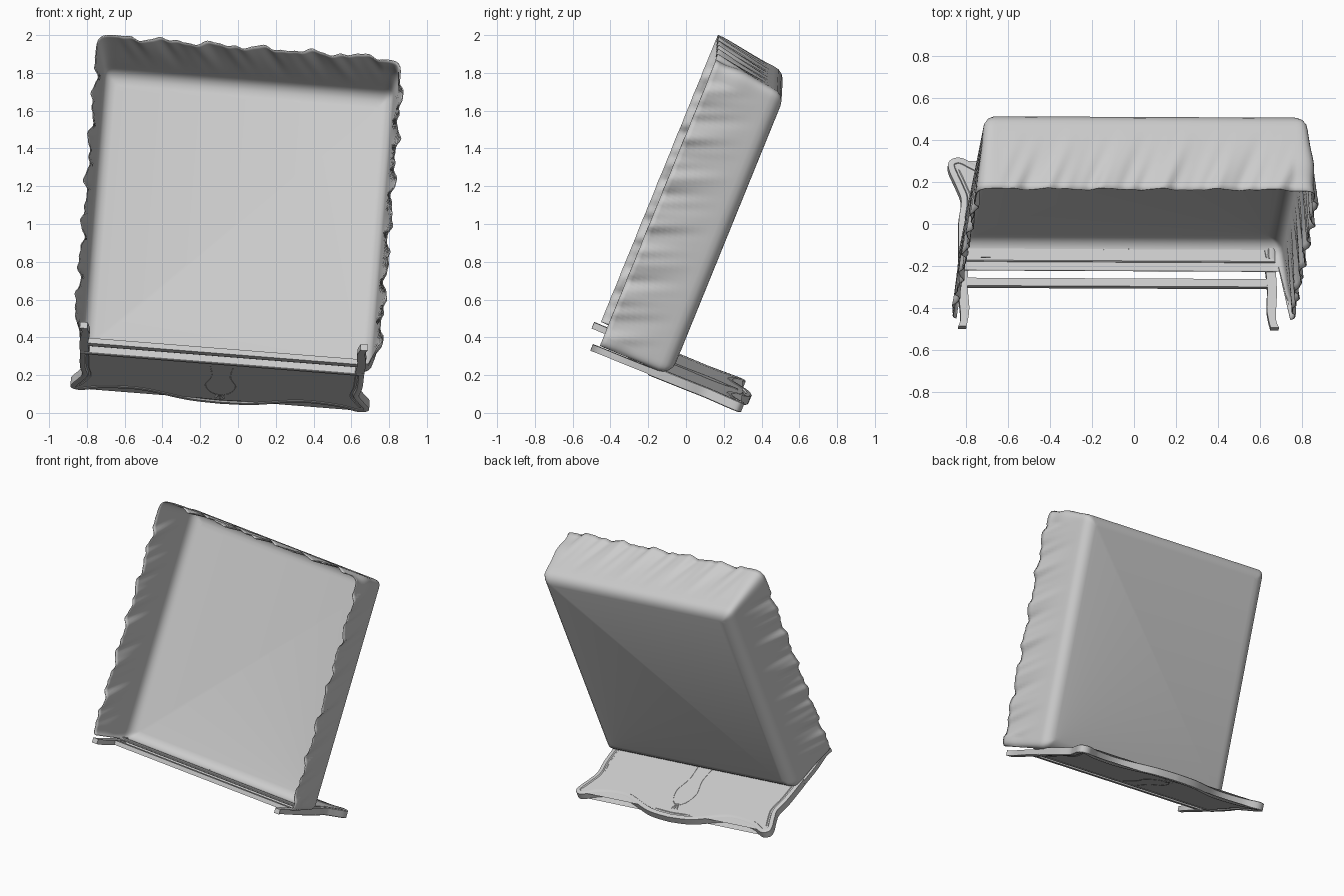
import bpy
import bmesh
from math import sin, cos, pi, radians
from mathutils import Matrix, Vector

cube = bpy.data.objects.get("Cube")
if cube:
    bpy.data.objects.remove(cube)

# One plain material
grey = bpy.data.materials.new("light_grey")
grey.use_nodes = True
GREY = (0.6, 0.6, 0.6, 1)
grey.diffuse_color = GREY
grey.node_tree.nodes["Principled BSDF"].inputs["Base Color"].default_value = GREY

# The bed is built upright on its head end (x width, y mattress top, z length), then tilted
along = Vector((0.075, 0.376, 0.924)).normalized()
wide = Vector((0.996, -0.005, -0.08))
wide = (wide - along * wide.dot(along)).normalized()
tilt = Matrix((wide, along.cross(wide), along)).transposed().to_4x4()


def finish(bm, name):
    bmesh.ops.recalc_face_normals(bm, faces=bm.faces)
    mesh = bpy.data.meshes.new(name)
    bm.to_mesh(mesh)
    bm.free()
    mesh.materials.append(grey)
    ob = bpy.data.objects.new(name, mesh)
    ob.matrix_world = tilt
    bpy.context.collection.objects.link(ob)
    return ob


def spline(points, steps=6):
    """Smooth line through a few points."""
    pts = [Vector(p) for p in points]
    pts = [pts[0]] + pts + [pts[-1]]
    out = []
    for a, b, c, d in zip(pts, pts[1:], pts[2:], pts[3:]):
        for i in range(steps):
            t = i / steps
            out.append(0.5 * (2 * b + (c - a) * t + (2 * a - 5 * b + 4 * c - d) * t ** 2
                              + (3 * b - a - 3 * c + d) * t ** 3))
    return out + [pts[-1]]


def slab(name, outline, z0, z1):
    """Outline in x and y, given thickness along z."""
    bm = bmesh.new()
    face = bm.faces.new([bm.verts.new((p[0], p[1], z0)) for p in outline])
    top = bmesh.ops.extrude_face_region(bm, geom=[face])
    bmesh.ops.translate(bm, vec=(0, 0, z1 - z0),
                        verts=[g for g in top["geom"] if isinstance(g, bmesh.types.BMVert)])
    return bm


# ---- Bed cover: flat top, rounded rim and rippled skirt ----
MID, HALF, HEAD, FOOT = -0.085, 0.70, 0.275, 1.745
RIM, TOP, DEPTH, FLARE = 0.075, -0.165, 0.41, 0.038


def perimeter():
    """Base point, outward direction and skirt length around the cover."""
    corners = [(HALF, HEAD), (HALF, FOOT), (-HALF, FOOT), (-HALF, HEAD)]
    path = []
    for i, (x, z) in enumerate(corners):
        for k in range(13):
            a = -pi / 2 + i * pi / 2 + k * pi / 24
            c, s = cos(a), sin(a)
            size = (abs(c) ** 4 + abs(s) ** 4) ** -0.25
            at_head = s < -0.75
            path.append((x, z, c * size, s * size, 0.25 if at_head else 1))
        x2, z2 = corners[(i + 1) % 4]
        for k in range(1, 90):
            f = k / 90
            a = i * pi / 2
            path.append((x + (x2 - x) * f, z + (z2 - z) * f,
                         round(cos(a)), round(sin(a)), 0.25 if i == 3 else 1))
    return path


def ripple(x, z, t):
    s = z + 0.9 * x + 0.12 * t
    wave = sin(27 * s) + 0.6 * sin(49 * s + 2 * t + x) + 0.35 * sin(88 * s + 1)
    return 0.010 * t ** 1.4 * wave


bm = bmesh.new()
path = perimeter()
rings = []
for k in range(5):
    a = k * pi / 8
    rings.append([(MID + x + nx * RIM * sin(a), TOP - RIM * (1 - cos(a)), z + nz * RIM * sin(a))
                  for x, z, nx, nz, _ in path])
for k in range(1, 13):
    ring = []
    for x, z, nx, nz, length in path:
        t = k / 12 * length
        out = FLARE * t + ripple(x, z, t)
        if length < 1:
            out = 0
        grow = 0 if nz < 0 else out
        ring.append((MID + x + nx * (RIM + out), TOP - RIM - (DEPTH - RIM) * t,
                     z + nz * (RIM + grow)))
    rings.append(ring)
rows = [[bm.verts.new(p) for p in ring] for ring in rings]
for upper, lower in zip(rows, rows[1:]):
    for i in range(len(path)):
        j = (i + 1) % len(path)
        bm.faces.new((upper[i], upper[j], lower[j], lower[i]))
bmesh.ops.remove_doubles(bm, verts=bm.verts, dist=0.0005)
bm.faces.new([v for v in rows[0] if v.is_valid])
cover = finish(bm, "bed_cover")
cloth = cover.modifiers.new("cloth_thickness", "SOLIDIFY")
cloth.thickness = 0.005

# ---- Headboard panel with a raised border ----
BOARD = -0.104
half = spline([(0, 0.29), (0.18, 0.27), (0.42, 0.185), (0.62, 0.2), (0.73, 0.25),
               (0.785, 0.235), (0.79, 0.19), (0.755, 0.1), (0.735, 0.03),
               (0.75, -0.08), (0.755, -0.28)])
outline = [(BOARD + p.x, p.y) for p in half] + [(BOARD - p.x, p.y) for p in reversed(half[1:])]
bm = slab("headboard", outline, 0.163, 0.21)
bm.normal_update()
bmesh.ops.recalc_face_normals(bm, faces=bm.faces)
faces = [f for f in bm.faces if abs(f.normal.z) > 0.9]
for width, step in ((0.006, 0.004), (0.022, 0), (0.006, -0.008), (0.01, 0), (0.004, 0.004)):
    bmesh.ops.inset_individual(bm, faces=faces, thickness=width, depth=step)
finish(bm, "headboard")

# ---- Legs and cross bar ----
inner = spline([(0.705, -0.27), (0.715, -0.4), (0.71, -0.52), (0.725, -0.61)])
outer = spline([(0.765, -0.61), (0.752, -0.56), (0.76, -0.42), (0.755, -0.27)])
for side, name in ((1, "left_leg"), (-1, "right_leg")):
    shape = [(BOARD + side * p.x, p.y) for p in inner + outer]
    finish(slab(name, shape, 0.165, 0.2), name)
bar = [(BOARD + x, y) for x, y in ((-0.72, -0.4), (0.72, -0.4), (0.72, -0.36), (-0.72, -0.36))]
finish(slab("cross_bar", bar, 0.168, 0.198), "cross_bar")


# ---- Fine seams and a small fan ornament on both faces of the headboard ----
def seam(name, points, z, radius):
    curve = bpy.data.curves.new(name, "CURVE")
    curve.dimensions = "3D"
    curve.bevel_depth = radius
    curve.bevel_resolution = 1
    line = curve.splines.new("POLY")
    pts = spline(points)
    line.points.add(len(pts) - 1)
    for point, p in zip(line.points, pts):
        point.co = (BOARD + p.x, p.y, z, 1)
    curve.materials.append(grey)
    ob = bpy.data.objects.new(name, curve)
    ob.matrix_world = tilt
    bpy.context.collection.objects.link(ob)


for z, face in ((0.163, "lower"), (0.21, "upper")):
    for side in (-1, 1):
        seam(face + "_seam", [(side * 0.06, -0.22), (side * 0.05, -0.08), (side * 0.08, 0.04),
                              (side * 0.055, 0.13), (side * 0.012, 0.17)], z, 0.002)
    for lean in (-0.022, 0, 0.022):
        seam(face + "_fan", [(lean * 0.3, 0.16), (lean, 0.21)], z, 0.005)

# ---- Smooth shading with crisp edges ----
bpy.ops.object.select_all(action="DESELECT")
for ob in bpy.context.collection.objects:
    if ob.type == "MESH" and grey.name in ob.data.materials:
        ob.select_set(True)
        bpy.context.view_layer.objects.active = ob
bpy.ops.object.shade_smooth_by_angle(angle=radians(35))
